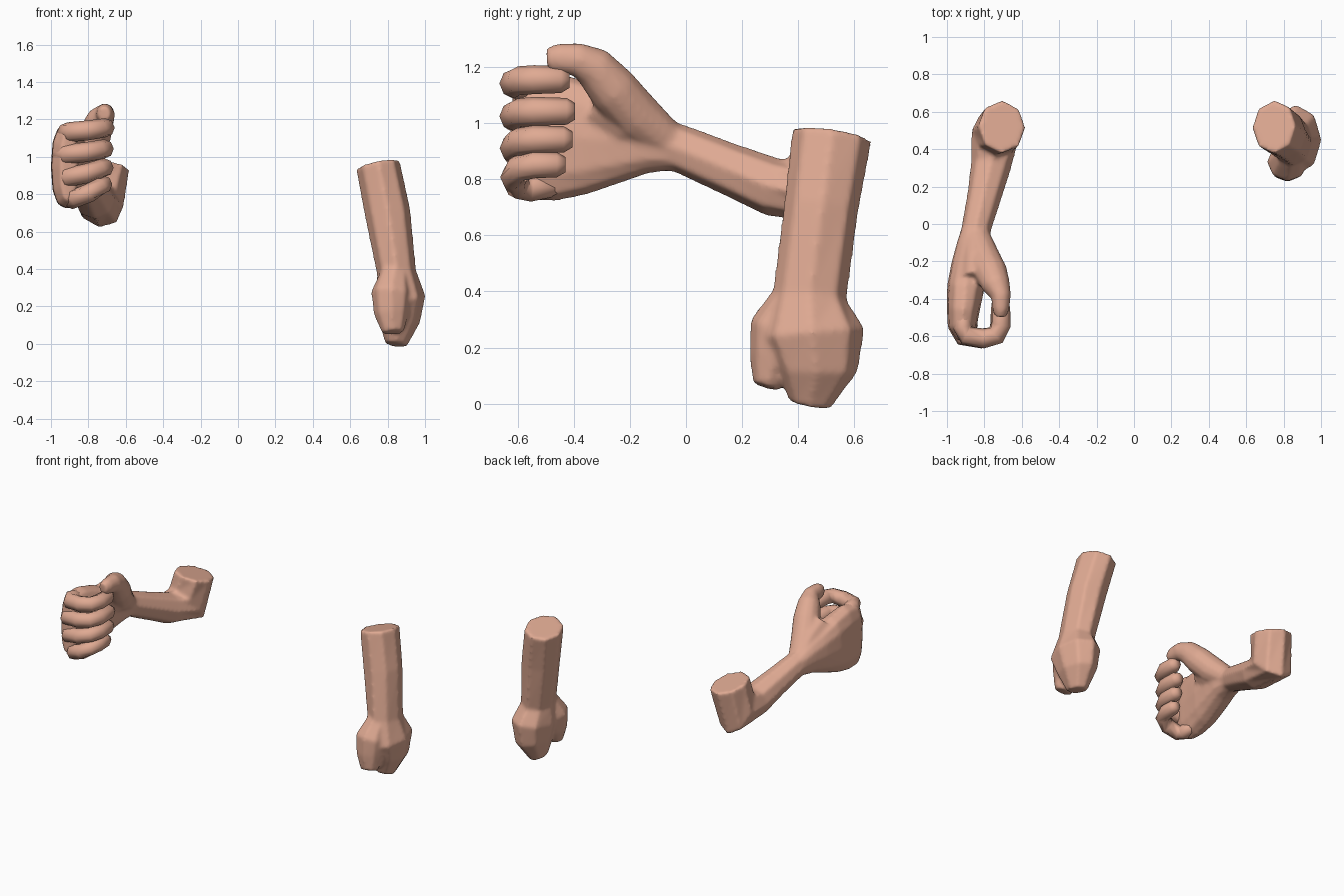
import bpy, bmesh, math
from mathutils import Vector

if "Cube" in bpy.data.objects:
    bpy.data.objects.remove(bpy.data.objects["Cube"])

skin = bpy.data.materials.new("skin")
skin.diffuse_color = (0.74, 0.40, 0.29, 1)
skin.use_nodes = True
skin.node_tree.nodes["Principled BSDF"].inputs["Base Color"].default_value = skin.diffuse_color


def loft(bm, rings, ref, sides=8, box=1.0):
    """Closed tube through rings (x, y, z, radius along ref, other radius)."""
    ref = Vector(ref)
    pts = [Vector(r[:3]) for r in rings]
    loops = []
    for i, r in enumerate(rings):
        t = (pts[min(i + 1, len(pts) - 1)] - pts[max(i - 1, 0)]).normalized()
        u = (ref - t * ref.dot(t)).normalized()
        v = t.cross(u)
        loop = []
        for k in range(sides):
            a = 2 * math.pi * k / sides
            c, s = math.cos(a), math.sin(a)
            c = math.copysign(abs(c) ** box, c)
            s = math.copysign(abs(s) ** box, s)
            loop.append(bm.verts.new(pts[i] + u * c * r[3] + v * s * r[4]))
        loops.append(loop)
    for a, b in zip(loops, loops[1:]):
        for k in range(sides):
            n = (k + 1) % sides
            bm.faces.new((a[k], a[n], b[n], b[k]))
    bm.faces.new(loops[0][::-1])
    bm.faces.new(loops[-1])


def finish(name, bm, blend=False):
    bmesh.ops.recalc_face_normals(bm, faces=bm.faces)
    me = bpy.data.meshes.new(name)
    bm.to_mesh(me)
    bm.free()
    me.materials.append(skin)
    for p in me.polygons:
        p.use_smooth = True
    ob = bpy.data.objects.new(name, me)
    bpy.context.collection.objects.link(ob)
    if blend:  # fuse overlapping lofts into one soft surface
        m = ob.modifiers.new("fuse", 'REMESH')
        m.mode = 'VOXEL'
        m.voxel_size = 0.011
        m.use_smooth_shade = True
        s = ob.modifiers.new("soften", 'SMOOTH')
        s.factor = 0.5
        s.iterations = 8
    return ob


# bent arm: wrist, forearm, elbow and upper arm stump
bm = bmesh.new()
loft(bm, [(-.86, -.13, .935, .08, .097),
          (-.84, -.01, .905, .082, .087),
          (-.80, .15, .838, .094, .094),
          (-.765, .31, .772, .11, .106),
          (-.74, .48, .75, .132, .172),
          (-.705, .52, .955, .128, .145)], (1, 0, 0))
# fist: palm slab, thumb and the web between them, blended with the arm
loft(bm, [(-.848, -.03, .91, .075, .08),
          (-.86, -.12, .93, .09, .11),
          (-.88, -.22, .937, .097, .15),
          (-.90, -.34, .945, .1, .2),
          (-.913, -.46, .95, .088, .23),
          (-.918, -.55, .95, .078, .225),
          (-.905, -.615, .95, .045, .19)], (1, 0, 0), 12, .8)
loft(bm, [(-.84, -.06, .93, .07, .07),
          (-.81, -.17, 1.02, .09, .09),
          (-.765, -.26, 1.12, .09, .09),
          (-.735, -.33, 1.2, .076, .075),
          (-.71, -.39, 1.228, .06, .053),
          (-.712, -.455, 1.23, .055, .046),
          (-.715, -.495, 1.227, .042, .033)], (0, 0, 1), 12)
loft(bm, [(-.85, -.08, .94, .07, .08),
          (-.84, -.2, 1.01, .09, .11),
          (-.85, -.31, 1.08, .08, .1)], (1, 0, 0), 12)
finish("bent_arm_and_fist", bm, True)

# four curled fingers: root z, tip z, root x, tip x, thickness, tip y
fingers = {"index": (1.13, 1.155, -.915, -.71, .053, -.415),
           "middle": (1.01, 1.042, -.94, -.715, .053, -.395),
           "ring": (.885, .942, -.93, -.715, .052, -.405),
           "little": (.77, .852, -.885, -.72, .05, -.43)}
for name, (z0, z1, x0, x1, r, y1) in fingers.items():
    path = [(0, -.46, 0, .6), (0, -.55, 0, 1), (.1, -.597, .1, 1),
            (.55, -.612, .45, 1), (.88, -.595, .85, .97), (1, -.54, 1, .97),
            (1, y1 - .03, 1, .9), (1, y1, 1, .55)]
    bm = bmesh.new()
    loft(bm, [(x0 + (x1 - x0) * f, y, z0 + (z1 - z0) * g, r * k, r * k)
              for f, y, g, k in path], (0, 0, 1))
    finish(name + "_finger", bm)

# hanging arm: upper stump down to the palm, with the stub of the thumb
bm = bmesh.new()
loft(bm, [(.748, .52, .958, .12, .145),
          (.80, .482, .70, .124, .135),
          (.848, .44, .38, .106, .134),
          (.866, .45, .25, .138, .19),
          (.862, .465, .12, .112, .15),
          (.845, .442, -.005, .06, .075)], (1, 0, 0))
loft(bm, [(.84, .39, .40, .07, .07),
          (.82, .33, .27, .11, .105),
          (.82, .315, .16, .095, .092),
          (.83, .285, .06, .06, .05)], (1, 0, 0))
finish("hanging_arm", bm, True)
